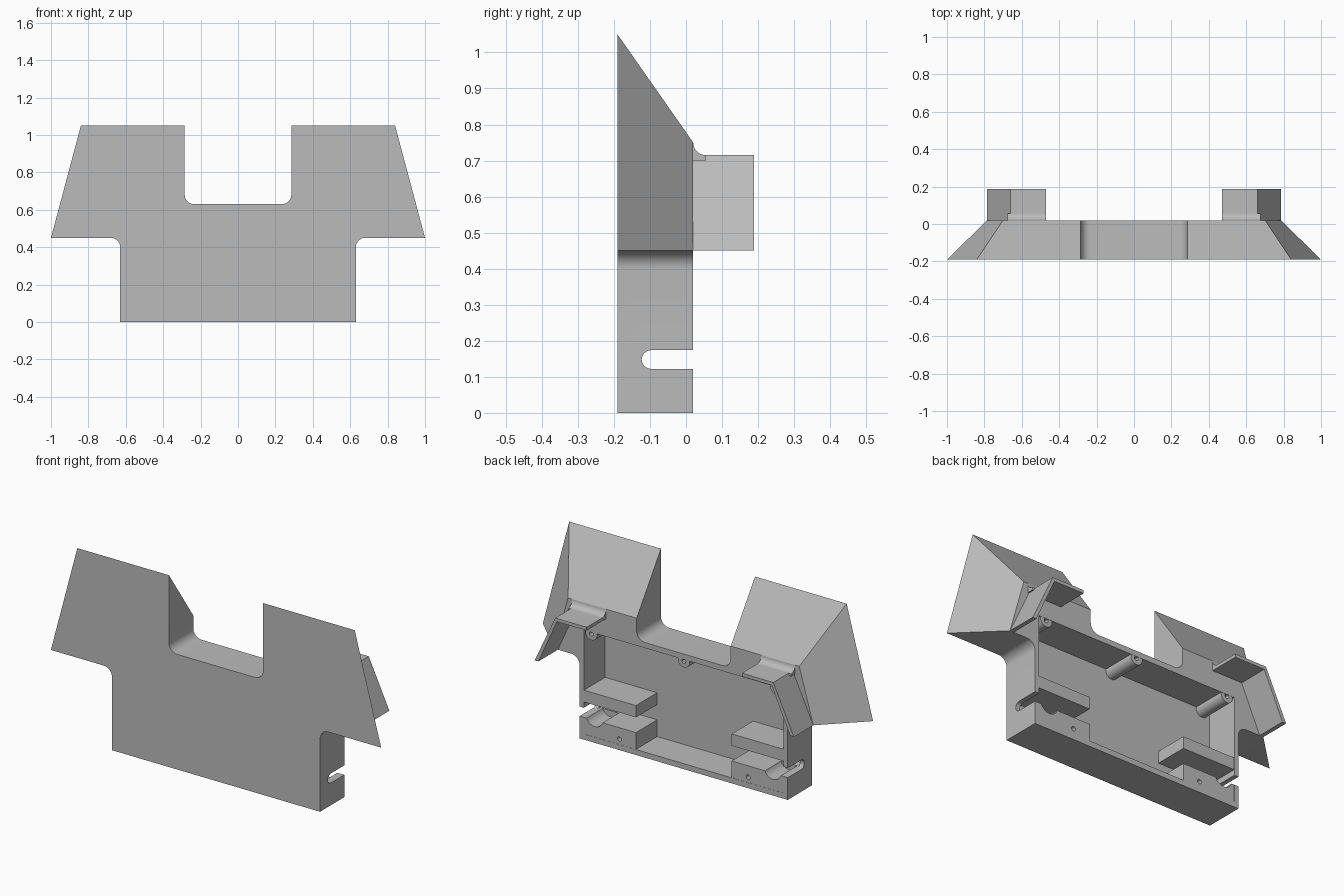
import bpy, bmesh
from math import cos, sin, pi
from mathutils import Matrix, Vector

cube = bpy.data.objects.get("Cube")
if cube:
    bpy.data.objects.remove(cube, do_unlink=True)

grey = bpy.data.materials.new("plain grey")
grey.use_nodes = True
grey.diffuse_color = (0.5, 0.5, 0.5, 1)
grey.node_tree.nodes["Principled BSDF"].inputs["Base Color"].default_value = (0.5, 0.5, 0.5, 1)

FRONT, BACK, FLOOR = -0.19, 0.02, -0.165


def finish(name, bm):
    bmesh.ops.recalc_face_normals(bm, faces=bm.faces)
    mesh = bpy.data.meshes.new(name)
    bm.to_mesh(mesh)
    bm.free()
    mesh.materials.append(grey)
    obj = bpy.data.objects.new(name, mesh)
    bpy.context.collection.objects.link(obj)
    return obj


def loft(name, ring_a, ring_b):
    """Closed solid between two rings of 3D points."""
    bm = bmesh.new()
    a = [bm.verts.new(p) for p in ring_a]
    b = [bm.verts.new(p) for p in ring_b]
    for i in range(len(a)):
        j = (i + 1) % len(a)
        bm.faces.new((a[i], a[j], b[j], b[i]))
    bm.faces.new(a)
    bm.faces.new(b[::-1])
    return finish(name, bm)


def along_y(name, profile, y0, y1):
    return loft(name, [(x, y0, z) for x, z in profile], [(x, y1, z) for x, z in profile])


def along_x(name, profile, x0, x1):
    return loft(name, [(x0, y, z) for y, z in profile], [(x1, y, z) for y, z in profile])


def box(name, x0, x1, y0, y1, z0, z1):
    return along_y(name, [(x0, z0), (x1, z0), (x1, z1), (x0, z1)], y0, y1)


def arc(cx, cz, r, start, end, n=8):
    return [(cx + r * cos(start + (end - start) * i / n),
             cz + r * sin(start + (end - start) * i / n)) for i in range(n + 1)]


def rod(name, x, z, r, y0, y1):
    return along_y(name, arc(x, z, r, 0, 2 * pi * 23 / 24, 23), y0, y1)


def cut(obj, cutters):
    """Subtract the cutters, bake the result and remove the helpers."""
    for c in cutters:
        c.hide_render = True
        mod = obj.modifiers.new("cut", "BOOLEAN")
        mod.operation = "DIFFERENCE"
        mod.solver = "EXACT"
        mod.object = c
    deps = bpy.context.evaluated_depsgraph_get()
    obj.data = bpy.data.meshes.new_from_object(obj.evaluated_get(deps))
    obj.modifiers.clear()
    for c in cutters:
        bpy.data.objects.remove(c, do_unlink=True)


# Main shell: outline lofted from the large front to the tapered back
def half_outline(wing_bottom, wing_top, top):
    return ([(0.63, 0)] + arc(0.68, 0.40, 0.05, pi, pi / 2)
            + [(wing_bottom, 0.45), (wing_top, top), (0.285, top)]
            + arc(0.235, 0.68, 0.05, 0, -pi / 2))


def outline(*dims):
    half = half_outline(*dims)
    return half + [(-x, z) for x, z in reversed(half)]


shell = loft("main_shell",
             [(x, FRONT, z) for x, z in outline(1.0, 0.84, 1.05)],
             [(x, BACK, z) for x, z in outline(0.785, 0.70, 0.75)])

# Rear cavity and the round-ended slot through both end walls
cavity = box("cavity_cutter", -0.605, 0.605, FLOOR, 0.1, 0.03, 0.60)
slot_profile = arc(-0.097, 0.148, 0.026, pi / 2, 3 * pi / 2) + [(0.1, 0.122), (0.1, 0.174)]
slots = [along_x("slot_cutter", slot_profile, s * 0.59, s * 0.66) for s in (-1, 1)]
cut(shell, [cavity] + slots)

# Screw bosses along the top of the cavity
for label, x in (("left", 0.56), ("middle", 0), ("right", -0.56)):
    boss = rod(label + "_screw_boss", x, 0.592, 0.036, FLOOR - 0.01, BACK - 0.001)
    cut(boss, [rod("hole_cutter", x, 0.59, 0.012, -0.08, 0.1)])

for side, s in (("left", 1), ("right", -1)):
    # Paired blocks that hold a bar in the lower corners
    box(side + "_upper_block", s * 0.29, s * 0.615, FLOOR - 0.01, BACK - 0.001, 0.205, 0.27)
    lower = box(side + "_lower_block", s * 0.29, s * 0.615, FLOOR - 0.01, BACK - 0.001, 0.02, 0.122)
    cut(lower, [rod("groove_cutter", s * 0.54, 0.14, 0.052, -0.12, 0.1),
                rod("hole_cutter", s * 0.39, 0.06, 0.012, -0.08, 0.1)])

    # Thin hood behind each wing: flat shelf and sloping side plate
    hood = [(0.47, 0.715), (0.66, 0.715), (0.785, 0.45),
            (0.762, 0.45), (0.65, 0.697), (0.47, 0.697)]
    along_y(side + "_rear_hood", [(s * x, z) for x, z in hood], 0.0, 0.188)

    # Concave fillet where the shelf meets the wing
    fillet = arc(0.055, 0.75, 0.035, pi, 3 * pi / 2) + [(0.055, 0.70), (0.01, 0.70), (0.01, 0.75)]
    along_x(side + "_hood_fillet", fillet, s * 0.47, s * 0.675)

# Smooth the rounded parts and keep the edges sharp
bpy.ops.object.select_all(action="DESELECT")
for obj in bpy.context.collection.objects:
    if obj.type == "MESH":
        obj.select_set(True)
        bpy.context.view_layer.objects.active = obj
bpy.ops.object.shade_smooth_by_angle(angle=pi / 6)
